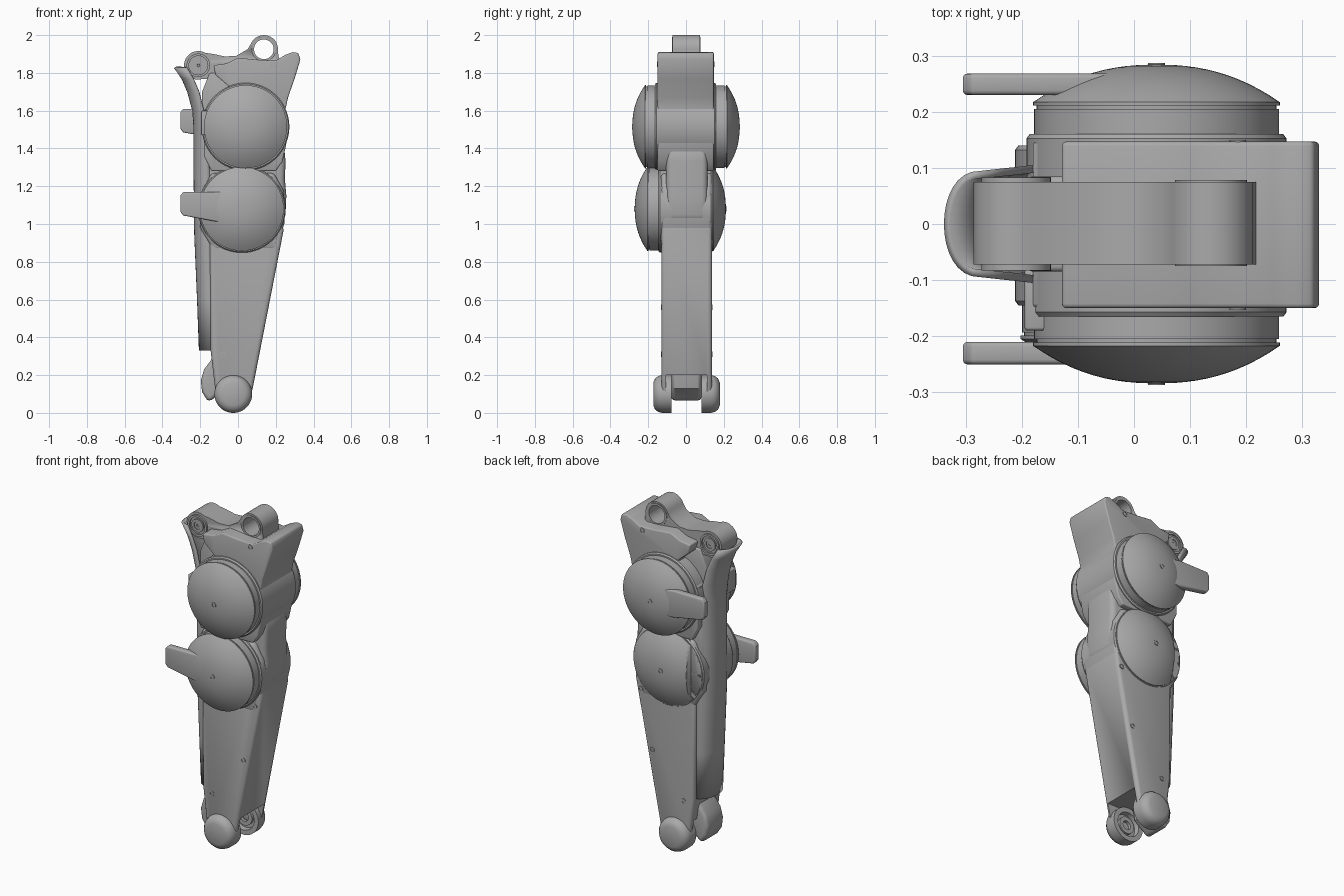
import bpy, bmesh, math
from mathutils import Vector

cube = bpy.data.objects.get("Cube")
if cube:
    bpy.data.objects.remove(cube, do_unlink=True)

grey = bpy.data.materials.new("plain grey")
grey.use_nodes = True
colour = (0.4, 0.4, 0.4, 1)
grey.diffuse_color = colour
grey.node_tree.nodes["Principled BSDF"].inputs["Base Color"].default_value = colour


def finish(name, bm, bevel=0, segments=3, smooth=True):
    bmesh.ops.recalc_face_normals(bm, faces=bm.faces)
    mesh = bpy.data.meshes.new(name)
    bm.to_mesh(mesh)
    bm.free()
    mesh.materials.append(grey)
    ob = bpy.data.objects.new(name, mesh)
    bpy.context.collection.objects.link(ob)
    activate(ob)
    if bevel:
        mod = ob.modifiers.new("Bevel", "BEVEL")
        mod.width, mod.segments, mod.limit_method = bevel, segments, "ANGLE"
        mod.angle_limit = math.radians(50)
        bpy.ops.object.modifier_apply(modifier=mod.name)
    if smooth:
        bpy.ops.object.shade_smooth_by_angle(angle=math.radians(35))
    return ob


def activate(ob):
    bpy.ops.object.select_all(action="DESELECT")
    ob.select_set(True)
    bpy.context.view_layer.objects.active = ob


def prism(name, outline, y0, y1, bevel=0, segments=3):
    """Extrude an x-z outline along y."""
    bm = bmesh.new()
    near = [bm.verts.new((x, y0, z)) for x, z in outline]
    far = [bm.verts.new((x, y1, z)) for x, z in outline]
    bm.faces.new(near)
    bm.faces.new(far)
    n = len(outline)
    for i in range(n):
        j = (i + 1) % n
        bm.faces.new((near[i], near[j], far[j], far[i]))
    return finish(name, bm, bevel, segments)


def revolve(name, profile, x, z, ring=False, steps=64):
    """Turn (radius, y) points about a y axis through (x, z)."""
    bm = bmesh.new()
    verts = [bm.verts.new((r, y, 0)) for r, y in profile]
    edges = [bm.edges.new(p) for p in zip(verts, verts[1:])]
    if ring:
        edges.append(bm.edges.new((verts[-1], verts[0])))
    bmesh.ops.spin(bm, geom=verts + edges, axis=(0, 1, 0), cent=(0, 0, 0),
                   angle=math.tau, steps=steps)
    bmesh.ops.remove_doubles(bm, verts=bm.verts, dist=0.0002)
    bmesh.ops.translate(bm, verts=bm.verts, vec=(x, 0, z))
    return finish(name, bm)


def arc(x, z, r, start, end, n=14):
    angles = [math.radians(start + (end - start) * i / n) for i in range(n + 1)]
    return [(x + r * math.cos(a), z + r * math.sin(a)) for a in angles]


def cut(ob, cutter):
    activate(ob)
    mod = ob.modifiers.new("Cut", "BOOLEAN")
    mod.operation, mod.object, mod.solver = "DIFFERENCE", cutter, "EXACT"
    bpy.ops.object.modifier_apply(modifier=mod.name)
    bpy.data.objects.remove(cutter, do_unlink=True)


def box(x0, x1, z0, z1):
    return [(x0, z0), (x1, z0), (x1, z1), (x0, z1)]


# Domed motor drums with a seam groove near each cap
def drum(name, x, z, r, y0, y1, dome):
    def half(y, s):
        cap = [(r * t, y + s * dome * (1 - t ** 2.3)) for t in [i / 12 for i in range(13)]]
        return cap + [(r, y - s * .006), (r - .006, y - s * .006),
                      (r - .006, y - s * .012), (r - .002, y - s * .012)]
    return revolve(name, half(y0, -1) + half(y1, 1)[::-1], x, z)


drum("upper_drum", .04, 1.515, .22, -.217, .217, .067)
lower_drum = drum("lower_drum", .02, 1.08, .222, -.205, .145, .066)
cut(lower_drum, prism("drum_cutter", box(-.4, -.13, .8, 1.4), .14, .4))

# Raised rims around the drums
for name, x, z, y0, y1 in (("upper_rim", .04, 1.515, -.165, .16),
                           ("lower_rim", .02, 1.08, -.145, .14)):
    revolve(name, [(0, y0), (.226, y0), (.232, y0 + .008),
                   (.232, y1 - .008), (.226, y1), (0, y1)], x, z)

# Lever handles reaching past the drums
def handle(name, z, y0, y1):
    pts = [(-.29, .07), (-.1, .07), (.02, .05), (.02, -.09), (-.1, -.09), (-.29, -.055)]
    tip = [(-.305, -.035), (-.305, .05)]
    return prism(name, [(x, z + h) for x, h in pts + tip], y0, y1, .008)


handle("front_handle", 1.1, -.25, -.21)
handle("back_handle", 1.54, .23, .268)

# Wide upper housing with a flared shoulder
housing = [(-.13, 1.84), (-.06, 1.85), (0, 1.88), (.1, 1.87), (.2, 1.865), (.25, 1.895),
           (.29, 1.91), (.32, 1.905), (.33, 1.87), (.3, 1.77), (.265, 1.67), (.25, 1.6),
           (.262, 1.53), (.255, 1.42), (.235, 1.33), (.2, 1.28), (-.14, 1.28), (-.18, 1.36),
           (-.18, 1.6), (-.11, 1.68), (-.05, 1.73), (-.12, 1.79)]
prism("upper_housing", housing, -.15, .147, .008)

# Narrow core behind the drum, between housing and rear cover
prism("upper_core", [(-.19, 1.25), (.15, 1.25), (.15, 1.8), (-.15, 1.8), (-.19, 1.7)],
      -.085, .085, .01)

# Waist bulge joining the two drums
prism("waist", [(.2, 1.0), (.25, 1.02), (.256, 1.15), (.248, 1.24), (.252, 1.33),
                (.245, 1.4), (.2, 1.46), (-.19, 1.46), (-.2, 1.0)], -.105, .115, .03)
prism("knee_block", [(.245, 1.0), (.25, 1.1), (.24, 1.18), (.19, 1.27), (-.14, 1.27),
                     (-.2, 1.15), (-.2, .98), (-.13, .86), (.2, .86)], -.132, .138, .02)

# Mounting bar with a through hole and a pivot boss
bar = (arc(-.21, 1.84, .076, 290, 60) + [(-.13, 1.9), (-.07, 1.887), (-.01, 1.89), (.05, 1.925)]
       + arc(.137, 1.925, .075, 160, -10) + [(.22, 1.86), (.18, 1.78), (-.1, 1.76)])
mount_bar = prism("mount_bar", bar, -.072, .075)
cut(mount_bar, prism("hole_cutter", arc(.137, 1.925, .054, 0, 350, 35), -.3, .3))
revolve("mount_ring", [(.052, -.075), (.064, -.075), (.064, .078), (.052, .078)],
        .137, 1.925, ring=True)
for name, s in (("front_pivot", -1), ("back_pivot", 1)):
    revolve(name, [(.062, 0), (.062, s * .083), (.05, s * .083), (.05, s * .074),
                   (.038, s * .074), (.038, s * .081), (.022, s * .081),
                   (.022, s * .076), (.008, s * .076), (0, s * .06)], -.21, 1.84, steps=40)

# Tapered shin
shin = prism("shin", [(.242, .97), (.078, .13), (.06, .06), (-.1, .06), (-.12, .12),
                      (-.145, .33), (-.15, .95), (-.1, 1.08), (.2, 1.08)], -.13, .138, .02)
cut(shin, prism("notch_cutter", box(-.4, .4, -.1, .2), -.107, .112))

# Rounded feet with recessed bearings on their inner faces
for name, s in (("front_foot", -1), ("back_foot", 1)):
    section = [(0, .176), (.06, .176), (.082, .167), (.095, .15), (.1, .13), (.1, .08),
               (.072, .08), (.068, .108), (.05, .108), (.05, .092), (.026, .092),
               (.026, .112), (0, .112)]
    revolve(name, [(r, s * y + .003) for r, y in section], -.025, .1)

# Heel lobe between the feet
prism("heel", [(-.11, .33), (-.15, .27), (-.18, .23), (-.197, .17), (-.19, .11), (-.165, .07),
               (-.145, .06), (-.12, .085), (-.06, .13), (-.04, .24), (-.04, .33)],
      -.078, .082, .02)

# Curved rear cover: half-round sections given as height, outer x, inner x, half width
rows = [(.33, -.2, -.125, .105), (.6, -.21, -.135, .108), (.95, -.225, -.145, .11),
        (1.25, -.228, -.15, .105), (1.5, -.228, -.16, .1), (1.6, -.235, -.18, .098),
        (1.7, -.262, -.205, .095), (1.77, -.292, -.235, .092), (1.83, -.333, -.27, .088)]
bm = bmesh.new()
loops = []
for z, outer, inner, half in rows:
    loop = []
    for i in range(17):
        a = math.pi * (i / 16 - .5)
        loop.append(bm.verts.new((inner + (outer - inner) * math.cos(a) ** .8
                                  if 0 < i < 16 else inner, half * math.sin(a), z)))
    loops.append(loop)
for low, high in zip(loops, loops[1:]):
    for i in range(16):
        bm.faces.new((low[i], low[i + 1], high[i + 1], high[i]))
cover = finish("rear_cover", bm)
mod = cover.modifiers.new("Thickness", "SOLIDIFY")
mod.thickness, mod.offset = .014, 0
bpy.ops.object.modifier_apply(modifier=mod.name)

# Small hinge block beside the lower drum
prism("hinge_block", box(-.195, -.15, 1.47, 1.6), -.19, -.08, .006)

# Recessed-head screws
def screw(name, x, z, y, s, r=.015):
    section = [(0, -.02), (r, -.02), (r, .003), (r * .6, .003), (r * .6, -.004), (0, -.004)]
    revolve(name, [(q, y + s * h) for q, h in section], x, z, steps=20)


screw("upper_dome_screw_front", .04, 1.515, -.284, -1)
screw("upper_dome_screw_back", .04, 1.515, .284, 1)
screw("lower_dome_screw_front", .02, 1.08, -.271, -1)
screw("lower_dome_screw_back", .02, 1.08, .211, 1)
for x, z in ((.125, .56), (-.08, .31), (.2, .9)):
    screw("shin_screw_front", x, z, -.13, -1)
    screw("shin_screw_back", x, z, .138, 1)
for y, s in ((-.15, -1), (.147, 1)):
    screw("housing_screw", .185, 1.845, y, s)
